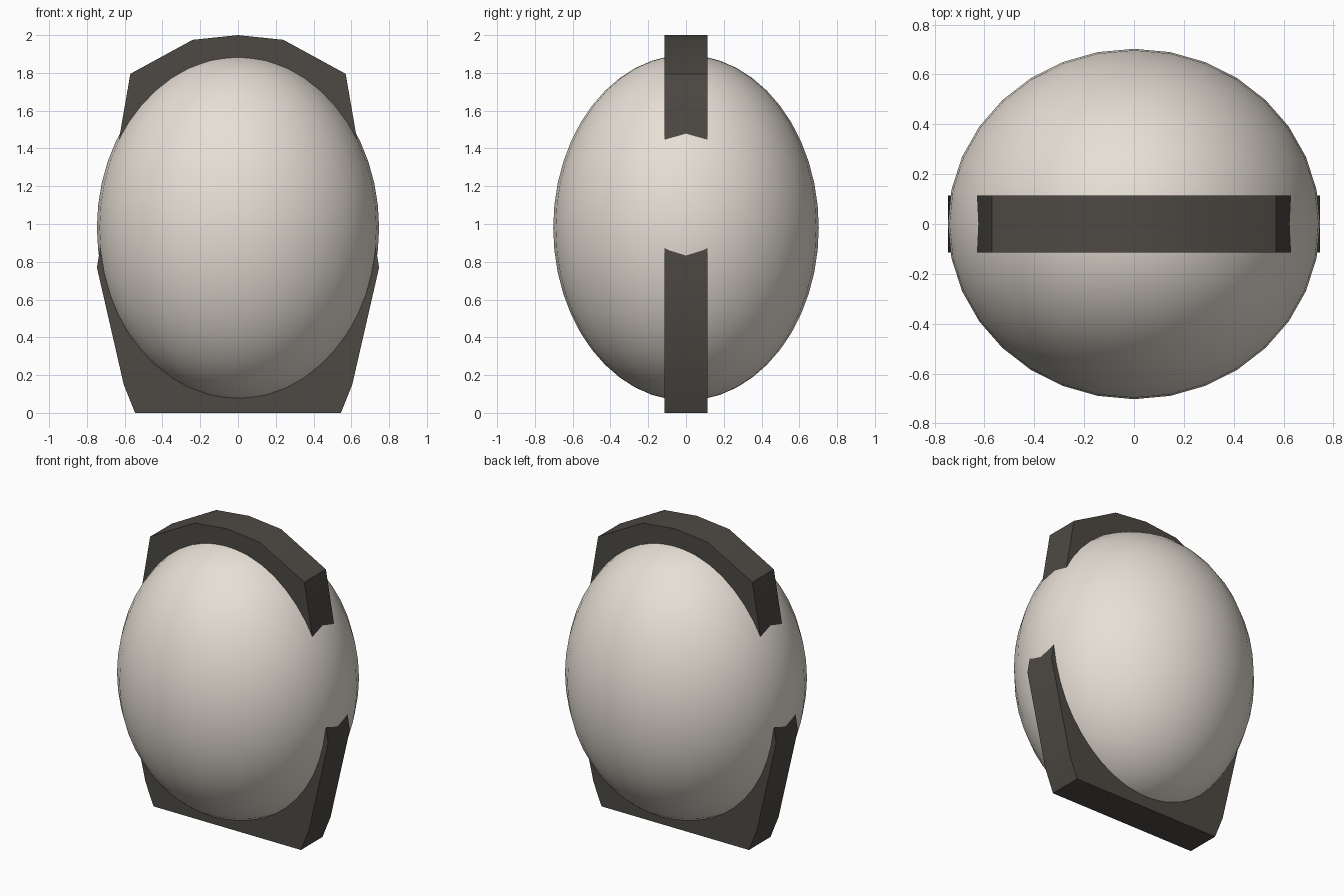
import bpy, bmesh

if "Cube" in bpy.data.objects:
    bpy.data.objects.remove(bpy.data.objects["Cube"])


def paint(obj, name, color):
    mat = bpy.data.materials.new(name)
    mat.diffuse_color = color
    mat.use_nodes = True
    mat.node_tree.nodes["Principled BSDF"].inputs["Base Color"].default_value = mat.diffuse_color
    obj.data.materials.append(mat)


def shade(obj, degrees):
    bpy.ops.object.select_all(action='DESELECT')
    obj.select_set(True)
    bpy.context.view_layer.objects.active = obj
    bpy.ops.object.shade_smooth_by_angle(angle=degrees * 3.14159 / 180)


# Egg-shaped body
bpy.ops.mesh.primitive_uv_sphere_add(segments=32, ring_count=24, radius=1, location=(0, 0, 0.98))
body = bpy.context.object
body.name = "egg_body"
body.scale = (0.747, 0.703, 0.915)
bpy.ops.object.transform_apply(location=False, rotation=False, scale=True)
shade(body, 60)
paint(body, "cream", (0.80, 0.74, 0.67, 1))

# Flat band around the body: mirrored outline extruded along y
right = [(0.545, 0), (0.605, 0.15), (0.747, 0.77), (0.57, 1.795), (0.24, 1.975)]
outline = right + [(0, 2.0)] + [(-x, z) for x, z in reversed(right)]
half = 0.114
bm = bmesh.new()
face = bm.faces.new([bm.verts.new((x, -half, z)) for x, z in outline])
ext = bmesh.ops.extrude_face_region(bm, geom=[face])
bmesh.ops.translate(bm, vec=(0, 2 * half, 0),
                    verts=[v for v in ext["geom"] if isinstance(v, bmesh.types.BMVert)])
bmesh.ops.recalc_face_normals(bm, faces=bm.faces)
mesh = bpy.data.meshes.new("support_band")
bm.to_mesh(mesh)
bm.free()
band = bpy.data.objects.new("support_band", mesh)
bpy.context.collection.objects.link(band)
shade(band, 40)
paint(band, "charcoal", (0.075, 0.068, 0.058, 1))
